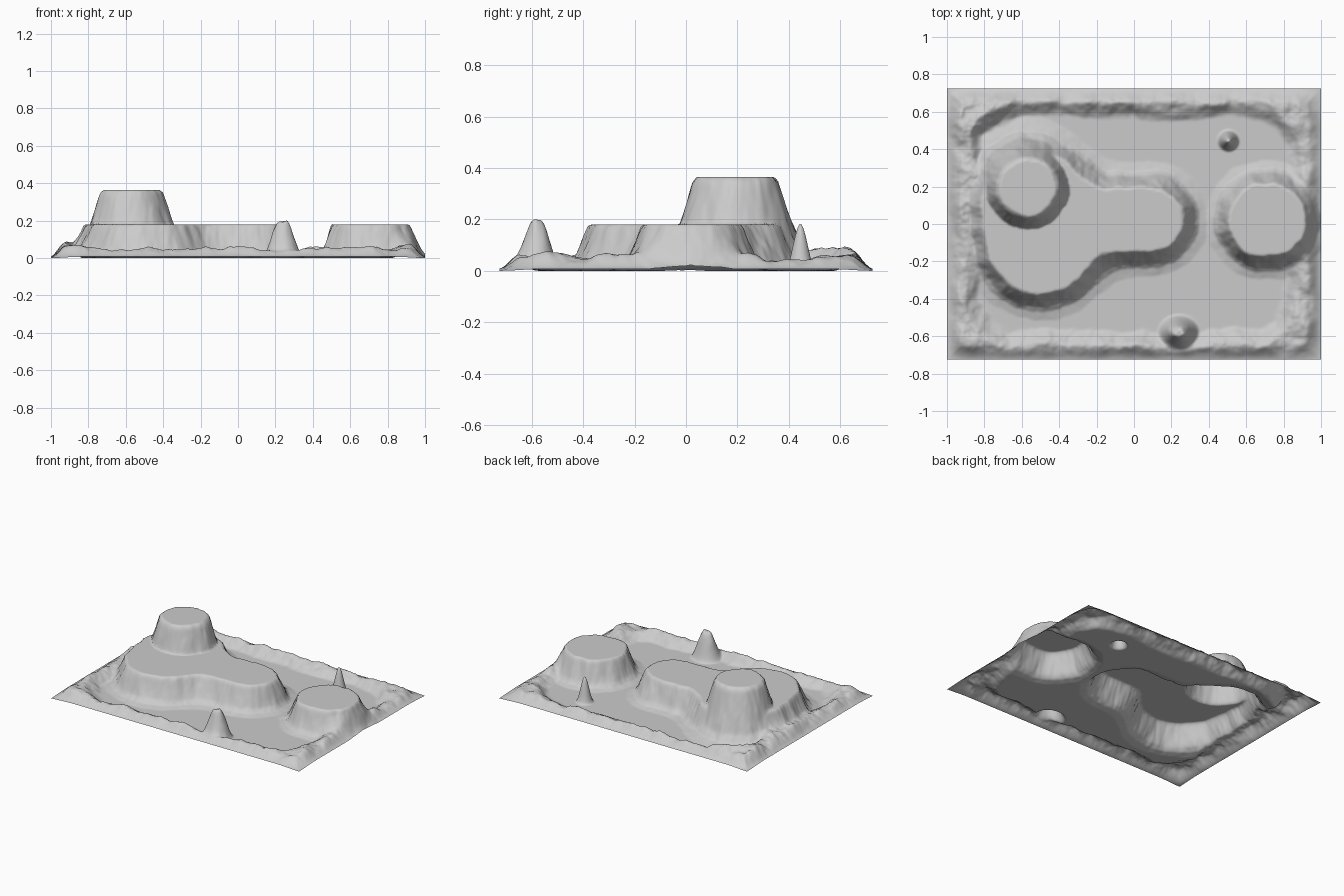
import bpy, bmesh, math
from mathutils import Vector, noise

if "Cube" in bpy.data.objects:
    bpy.data.objects.remove(bpy.data.objects["Cube"])

HX, HY = 1.0, 0.725
NX, NY = 240, 174


def smooth(a, b, v):
    t = min(1, max(0, (v - a) / (b - a)))
    return t * t * (3 - 2 * t)


def fbm(x, y, f, seed):
    return noise.fractal(Vector((x * f, y * f, seed)), 1.0, 2.0, 4)


def capsule(x, y, a, b, r):
    # Signed distance to a rounded segment
    p, d = Vector((x, y)) - Vector(a), Vector(b) - Vector(a)
    t = min(1, max(0, p.dot(d) / max(d.dot(d), 1e-9)))
    return (p - d * t).length - r


def blend(a, b, k):
    # Smooth union of two distances
    h = max(k - abs(a - b), 0) / k
    return min(a, b) - h * h * k / 4


def wall(d, width):
    # Cliff profile: sharp brow, steep face, flared foot
    pts = [(0, 1), (0.12, 0.95), (0.55, 0.42), (0.75, 0.2), (1, 0.07), (1.5, 0)]
    t = d / width
    if t <= 0:
        return 1
    for (a, ha), (b, hb) in zip(pts, pts[1:]):
        if t < b:
            return ha + (hb - ha) * (t - a) / (b - a)
    return 0


def rim(x, y):
    # Rough raised bank around the edge of the map
    inner = capsule(max(abs(x + 0.0) - 0.61, 0), max(abs(y) - 0.37, 0), (0, 0), (0, 0), 0.22)
    inner += 0.04 * fbm(x, y, 4, 3)
    edge = min(HX - abs(x), HY - abs(y))
    corner = math.hypot(max(abs(x) - 0.8, 0), max(abs(y) - 0.525, 0))
    amp = 0.045 + 0.025 * smooth(-0.3, -0.9, x) * smooth(-0.3, 0.5, y)
    amp *= 1 + 0.5 * fbm(x, y, 7, 8)
    fade = smooth(-0.01, 0.085, edge) * (1 - smooth(0.13, 0.3, corner))
    return smooth(-0.03, 0.08, inner) * (amp * fade + 0.01 * (1 - smooth(0.15, 0.28, corner)))


def height(x, y):
    rough = 0.012 * fbm(x, y, 9, 1)
    # Two-lobed lower mesa
    left = capsule(x, y, (-0.50, -0.09), (-0.53, 0.10), 0.28)
    right = capsule(x, y, (-0.20, 0.02), (0.09, 0.025), 0.165)
    low = 0.18 * wall(blend(left, right, 0.13) + rough, 0.095)
    # Upper mesa
    high = 0.365 * wall(capsule(x, y, (-0.57, 0.195), (-0.57, 0.195), 0.145) + rough, 0.155)
    # East mesa
    east = 0.18 * wall(capsule(x, y, (0.70, 0.02), (0.725, 0.02), 0.19) + rough, 0.085)
    # Rock spires
    r1 = math.hypot((x - 0.24) / 0.105, (y + 0.58) / 0.09) + 2 * rough
    big = 0.195 * (1 - smooth(0.15, 1.1, r1)) + (0.012 * fbm(x, y, 25, 5) if r1 < 0.6 else 0)
    small = 0.185 * (1 - smooth(0.0, 1.1, math.hypot(x - 0.505, y - 0.445) / 0.055))
    bank = rim(x, y)
    top = max(low, high, east, big, small)
    return max(0.0, top + bank * max(0, 1 - top / 0.15))


# Terrain sheet
bm = bmesh.new()
bmesh.ops.create_grid(bm, x_segments=NX, y_segments=NY, size=1)
for v in bm.verts:
    v.co.y *= HY
    v.co.z = height(v.co.x, v.co.y)
mesh = bpy.data.meshes.new("terrain")
bm.to_mesh(mesh)
bm.free()
for p in mesh.polygons:
    p.use_smooth = True
terrain = bpy.data.objects.new("terrain", mesh)
bpy.context.collection.objects.link(terrain)
